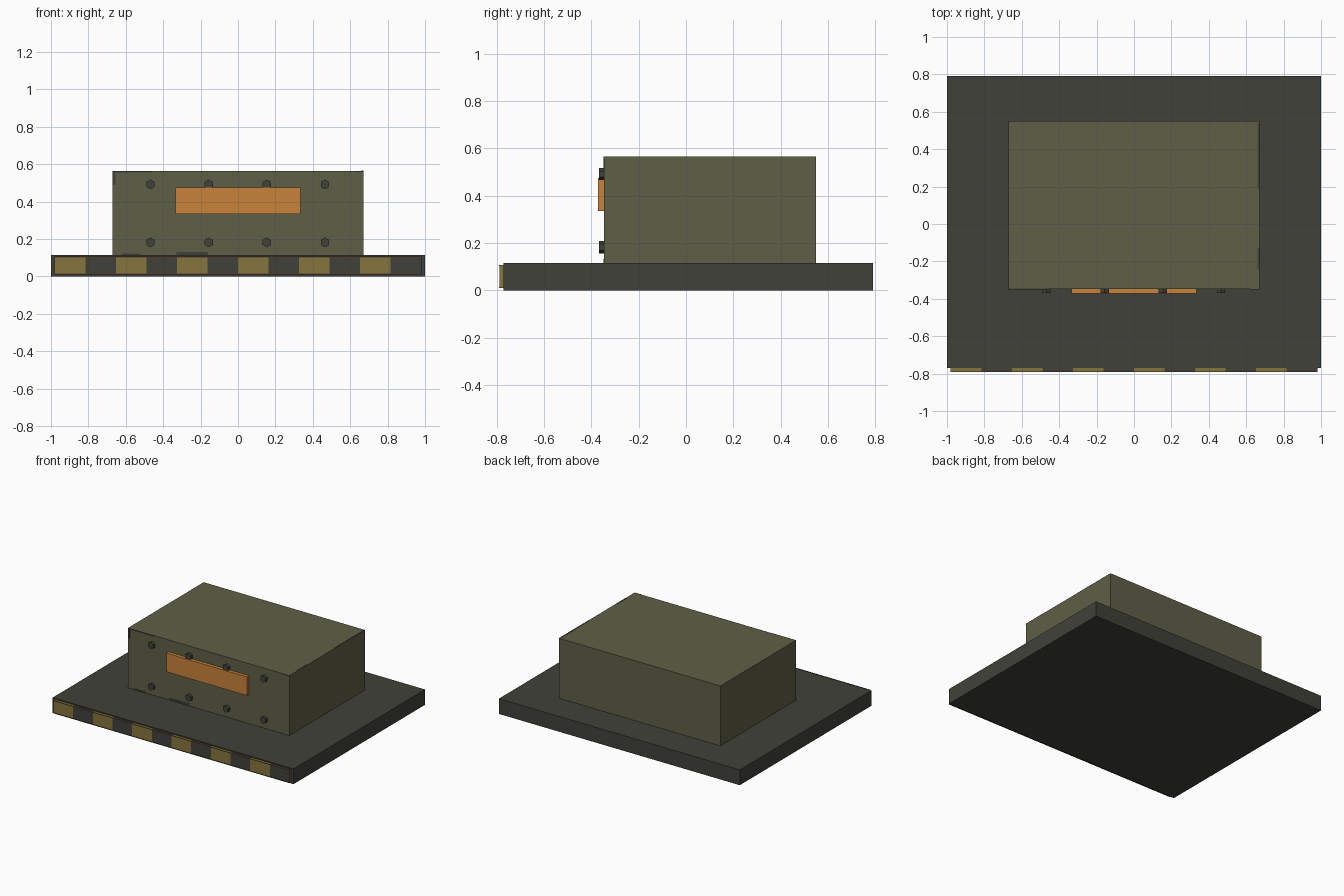
import bpy
import bmesh
import math
from mathutils import Matrix, Vector

cube = bpy.data.objects.get("Cube")
if cube:
    bpy.data.objects.remove(cube, do_unlink=True)


def material(name, rgb):
    m = bpy.data.materials.new(name)
    m.use_nodes = True
    m.diffuse_color = (*rgb, 1)
    bsdf = next(n for n in m.node_tree.nodes if n.type == 'BSDF_PRINCIPLED')
    bsdf.inputs["Base Color"].default_value = (*rgb, 1)
    return m


olive = material("olive paint", (0.112, 0.117, 0.061))
dark = material("dark metal", (0.053, 0.053, 0.042))
orange = material("orange panel", (0.58, 0.227, 0.044))
yellow = material("worn yellow", (0.235, 0.181, 0.048))
rust = material("rust edge", (0.11, 0.045, 0.024))


def finish(name, bm, mats):
    mesh = bpy.data.meshes.new(name)
    bm.to_mesh(mesh)
    bm.free()
    for m in mats:
        mesh.materials.append(m)
    obj = bpy.data.objects.new(name, mesh)
    bpy.context.collection.objects.link(obj)
    return obj


def box_mesh(low, high):
    low, high = Vector(low), Vector(high)
    bm = bmesh.new()
    bmesh.ops.create_cube(bm, size=1, matrix=Matrix.Translation((low + high) / 2)
                          @ Matrix.Diagonal((*(high - low), 1)))
    return bm


def box(name, low, high, mat):
    return finish(name, box_mesh(low, high), [mat])


# Main masses
box("base_plate", (-1, -0.77, 0), (1, 0.79, 0.115), dark)
box("housing", (-0.67, -0.347, 0.115), (0.67, 0.55, 0.565), olive)
box("front_panel", (-0.335, -0.372, 0.335), (0.335, -0.347, 0.475), orange)

# Hazard strip, cut into alternating yellow and dark fields
half, fields = 0.98, 12
step = 2 * half / fields
bm = box_mesh((-half, -0.788, 0.01), (half, -0.77, 0.107))
for i in range(1, fields):
    bmesh.ops.bisect_plane(bm, geom=bm.verts[:] + bm.edges[:] + bm.faces[:],
                           plane_co=(i * step - half, 0, 0), plane_no=(1, 0, 0))
for f in bm.faces:
    if abs(f.normal.x) < 0.5:
        f.material_index = int((f.calc_center_median().x + half) / step) % 2
finish("hazard_strip", bm, [yellow, dark])
bpy.data.objects["hazard_strip"].data.update()

# Rusty edge lines on the strip
for name, z in (("lower_rust_line", 0.01), ("upper_rust_line", 0.102)):
    box(name, (-half, -0.79, z), (half, -0.787, z + 0.005), rust)

# Hexagonal bolts
for row, z in (("lower", 0.182), ("upper", 0.492)):
    for i in range(4):
        bm = bmesh.new()
        place = (Matrix.Translation((-0.468 + 0.311 * i, -0.357, z))
                 @ Matrix.Rotation(math.pi / 2, 4, 'X'))
        bmesh.ops.create_cone(bm, cap_ends=True, segments=6, radius1=0.026,
                              radius2=0.026, depth=0.022, matrix=place)
        finish(f"{row}_bolt_{i + 1}", bm, [dark])

# Chipped paint along the housing edges, as thin plates
front_chips = [(-0.67, -0.46, 0.556, 0.565), (-0.67, -0.655, 0.49, 0.556),
               (-0.62, -0.52, 0.115, 0.124), (-0.33, -0.16, 0.115, 0.132),
               (0.62, 0.67, 0.558, 0.565)]
for i, (x0, x1, z0, z1) in enumerate(front_chips):
    box(f"front_chip_{i + 1}", (x0, -0.349, z0), (x1, -0.346, z1), dark)
for i, (y0, y1) in enumerate([(0.19, 0.54), (-0.24, -0.13)]):
    box(f"top_chip_{i + 1}", (0.66, y0, 0.564), (0.67, y1, 0.566), dark)
